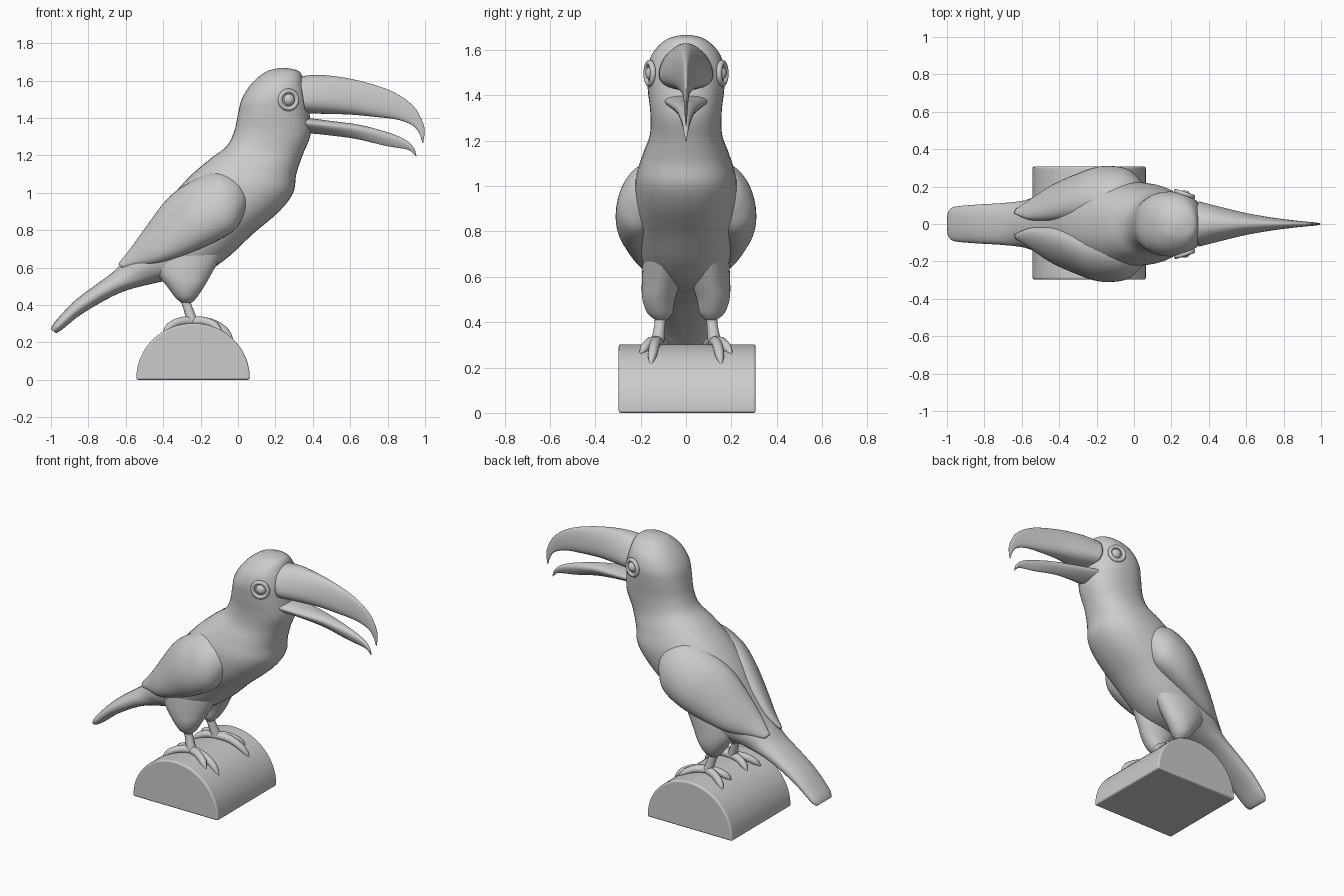
import bpy, bmesh, math
from mathutils import Vector

if "Cube" in bpy.data.objects:
    bpy.data.objects.remove(bpy.data.objects["Cube"])


def catmull(p0, p1, p2, p3, t):
    return 0.5 * (2 * p1 + (p2 - p0) * t + (2 * p0 - 5 * p1 + 4 * p2 - p3) * t * t
                  + (3 * p1 - p0 - 3 * p2 + p3) * t ** 3)


def loft(name, stations, side=1, power=2.0, lean=0.0, seg=40, steps=5):
    """Smooth skin through rings. Station = (top x, y, z, bottom x, y, z, half width along y)."""
    n, rows = len(stations), []
    for i in range(n - 1):
        quad = [stations[max(0, min(n - 1, i + k))] for k in (-1, 0, 1, 2)]
        rows += [[catmull(*v, j / steps) for v in zip(*quad)] for j in range(steps)]
    rows.append(list(stations[-1]))
    bm = bmesh.new()
    rings = []
    for r in rows:
        a, b, w = Vector(r[0:3]), Vector(r[3:6]), max(r[6], 0.001)
        ring = []
        for k in range(seg):
            c, s = math.cos(math.tau * k / seg), math.sin(math.tau * k / seg)
            c = math.copysign(abs(c) ** (2 / power), c)
            s = math.copysign(abs(s) ** (2 / power), s)
            p = (a + b) / 2 + (a - b) / 2 * c
            p.y += w * s * (1 - lean * c)
            ring.append(bm.verts.new((p.x, p.y * side, p.z)))
        rings.append(ring)
    for r0, r1 in zip(rings, rings[1:]):
        for k in range(seg):
            bm.faces.new((r0[k], r0[(k + 1) % seg], r1[(k + 1) % seg], r1[k]))
    bm.faces.new(rings[0])
    bm.faces.new(rings[-1])
    bmesh.ops.recalc_face_normals(bm, faces=bm.faces)
    me = bpy.data.meshes.new(name)
    bm.to_mesh(me)
    bm.free()
    me.shade_smooth()
    ob = bpy.data.objects.new(name, me)
    bpy.context.collection.objects.link(ob)
    return ob


def flat(rows):
    """Stations on the centre plane: (top x, top z, bottom x, bottom z, half width)."""
    return [(a, 0, b, c, 0, d, w) for a, b, c, d, w in rows]


def tube(name, points, radius, taper):
    cu = bpy.data.curves.new(name, 'CURVE')
    cu.dimensions = '3D'
    cu.bevel_depth, cu.bevel_resolution, cu.use_fill_caps = radius, 4, True
    sp = cu.splines.new('POLY')
    sp.points.add(len(points) - 1)
    for q, p, t in zip(sp.points, points, taper):
        q.co, q.radius = (*p, 1), t
    ob = bpy.data.objects.new(name, cu)
    bpy.context.collection.objects.link(ob)
    bpy.ops.object.select_all(action='DESELECT')
    ob.select_set(True)
    bpy.context.view_layer.objects.active = ob
    bpy.ops.object.convert(target='MESH')
    bpy.context.object.data.shade_smooth()


# Head, neck, trunk and tail as one skin
loft("body", flat([
    (.22, 1.667, .26, 1.667, .02), (.145, 1.645, .325, 1.65, .085),
    (.07, 1.58, .35, 1.60, .145), (.02, 1.50, .37, 1.52, .172),
    (0, 1.42, .383, 1.42, .168), (-.02, 1.33, .388, 1.31, .157),
    (-.06, 1.25, .345, 1.20, .16), (-.15, 1.18, .312, 1.10, .19),
    (-.26, 1.085, .295, 1.0, .22), (-.37, .96, .22, .90, .225),
    (-.46, .82, .08, .78, .215), (-.55, .70, -.06, .65, .195),
    (-.61, .635, -.20, .565, .17), (-.67, .575, -.43, .52, .13),
    (-.75, .515, -.63, .465, .113), (-.87, .425, -.83, .355, .103),
    (-.975, .315, -.945, .265, .092), (-1.0, .27, -.975, .25, .07)]), power=2.3)

# Bill halves
loft("upper_bill", flat([
    (.33, 1.622, .36, 1.425, .115), (.44, 1.63, .46, 1.422, .09),
    (.60, 1.61, .60, 1.418, .056), (.76, 1.567, .74, 1.405, .032),
    (.865, 1.52, .83, 1.395, .02), (.945, 1.455, .89, 1.38, .013),
    (.985, 1.385, .94, 1.355, .009), (.998, 1.33, .97, 1.315, .006),
    (.99, 1.267, .986, 1.267, .002)]), power=2.3, lean=.25)
loft("lower_bill", flat([
    (.33, 1.405, .36, 1.32, .09), (.49, 1.385, .48, 1.308, .066),
    (.65, 1.363, .63, 1.288, .04), (.81, 1.32, .785, 1.252, .022),
    (.90, 1.28, .875, 1.237, .013), (.94, 1.24, .92, 1.225, .008),
    (.954, 1.197, .95, 1.197, .002)]), lean=-.45)

# Parts that exist on both sides
LOG_X, TOE_R = -.24, .312
for side, tag in ((1, "left"), (-1, "right")):
    loft("wing_" + tag, [
        (.045, .19, 1.0, .05, .19, .95, .015), (-.02, .15, 1.085, .03, .19, .88, .085),
        (-.13, .14, 1.11, -.02, .21, .80, .122), (-.27, .12, 1.05, -.14, .21, .73, .135),
        (-.38, .09, .965, -.28, .19, .67, .115), (-.48, .065, .835, -.42, .16, .625, .085),
        (-.57, .05, .71, -.53, .115, .61, .05), (-.64, .06, .62, -.62, .08, .60, .012)], side)
    loft("thigh_" + tag, [
        (-.48, .10, .68, -.08, .10, .68, .09), (-.44, .11, .58, -.14, .11, .57, .085),
        (-.38, .12, .50, -.18, .12, .50, .072), (-.335, .115, .44, -.22, .115, .44, .055),
        (-.30, .11, .41, -.25, .11, .41, .025)], side)
    tube("shank_" + tag, [(-.29, side * .11, .45), (-.27, side * .115, .39), (-.245, side * .125, .315)],
         .027, (1, .9, 1.1))
    # Two toes forward, two back, wrapped over the log
    for i, (end, y) in enumerate(((.78, .155), (.52, .20), (-.55, .195), (-.48, .08))):
        pts = []
        for j in range(9):
            t = j / 8
            r = TOE_R + .012 * math.sin(math.pi * t) - .012 * t
            pts.append((LOG_X + r * math.sin(end * t), side * (.125 + (y - .125) * t), r * math.cos(end * t)))
        tube(f"toe_{tag}_{i + 1}", pts, .023, [1.1 - .03 * j for j in range(7)] + [.65, .2])
    # Eye with raised rim
    bpy.ops.mesh.primitive_torus_add(major_radius=.047, minor_radius=.013, major_segments=32, minor_segments=10,
                                     location=(.27, side * .16, 1.497),
                                     rotation=(math.pi / 2, 0, -side * math.radians(18)))
    bpy.context.object.name = "eye_rim_" + tag
    bpy.context.object.data.shade_smooth()
    bpy.ops.mesh.primitive_uv_sphere_add(segments=24, ring_count=12, radius=.034,
                                         location=(.27, side * .146, 1.497))
    bpy.context.object.name = "eye_" + tag
    bpy.context.object.data.shade_smooth()

# Half-log perch
bm = bmesh.new()
outline = [(LOG_X + .303 * math.cos(math.pi * k / 32), .012 + .29 * math.sin(math.pi * k / 32)) for k in range(33)]
outline = [(LOG_X + .303, 0)] + outline + [(LOG_X - .303, 0)]
face = bm.faces.new([bm.verts.new((x, -.297, z)) for x, z in outline])
ext = bmesh.ops.extrude_face_region(bm, geom=[face])
bmesh.ops.translate(bm, vec=(0, .604, 0), verts=[v for v in ext["geom"] if isinstance(v, bmesh.types.BMVert)])
bmesh.ops.recalc_face_normals(bm, faces=bm.faces)
me = bpy.data.meshes.new("perch_log")
bm.to_mesh(me)
bm.free()
log = bpy.data.objects.new("perch_log", me)
bpy.context.collection.objects.link(log)
bev = log.modifiers.new("soft_edges", 'BEVEL')
bev.width, bev.segments, bev.limit_method, bev.angle_limit = .01, 3, 'ANGLE', math.radians(40)
bpy.ops.object.select_all(action='DESELECT')
log.select_set(True)
bpy.context.view_layer.objects.active = log
bpy.ops.object.shade_smooth_by_angle(angle=math.radians(35))
